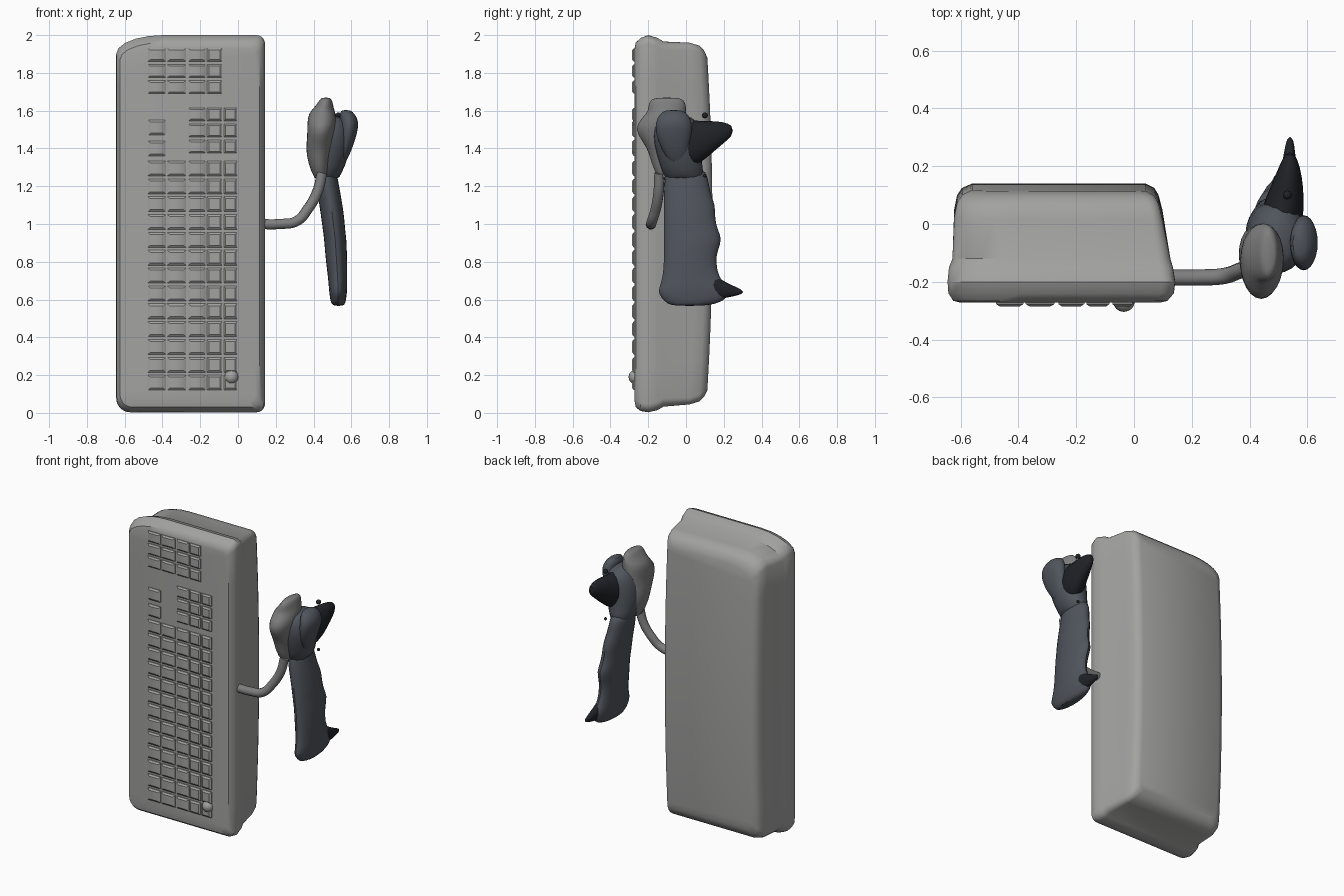
import bpy, bmesh, math
from mathutils import Matrix

if "Cube" in bpy.data.objects:
    bpy.data.objects.remove(bpy.data.objects["Cube"])


def material(name, rgb):
    m = bpy.data.materials.new(name)
    m.diffuse_color = (*rgb, 1)
    m.use_nodes = True
    m.node_tree.nodes["Principled BSDF"].inputs["Base Color"].default_value = m.diffuse_color
    return m


grey = material("grey", (0.36, 0.36, 0.355))
mid_grey = material("mid_grey", (0.21, 0.21, 0.21))
slate = material("slate", (0.08, 0.09, 0.108))
dark = material("dark", (0.014, 0.016, 0.02))


def finish(bm, name, mat, angle=35, subsurf=0):
    bmesh.ops.recalc_face_normals(bm, faces=bm.faces[:])
    mesh = bpy.data.meshes.new(name)
    bm.to_mesh(mesh)
    bm.free()
    ob = bpy.data.objects.new(name, mesh)
    bpy.context.collection.objects.link(ob)
    mesh.materials.append(mat)
    if subsurf:
        mod = ob.modifiers.new("smooth", "SUBSURF")
        mod.levels = mod.render_levels = subsurf
    bpy.ops.object.select_all(action="DESELECT")
    ob.select_set(True)
    bpy.context.view_layer.objects.active = ob
    bpy.ops.object.shade_smooth_by_angle(angle=math.radians(angle))
    return ob


def bridge(bm, rings):
    for a, b in zip(rings, rings[1:]):
        for i in range(len(a)):
            j = (i + 1) % len(a)
            bm.faces.new((a[i], a[j], b[j], b[i]))


def case_ring(x0, x1, z0, z1, s):
    """Rounded outline with a sloped top left corner; long sides are subdivided."""
    def arc(cx, cz, rx, rz, a0):
        return [(cx + rx * math.sin(math.radians(a0 + k * 18)),
                 cz + rz * math.cos(math.radians(a0 + k * 18))) for k in range(6)]
    rl, rr = 0.075 * s, 0.045 * s
    tx, tz = 0.25 * s, 0.10 * s
    steps = [k / 14 for k in range(1, 14)]
    lo, hi = z0 + 0.1, z1 - 0.12
    pts = arc(x1 - rr, z1 - rr, rr, rr, 0)
    pts += [(x1, hi + (lo - hi) * t) for t in steps]
    pts += arc(x1 - rr, z0 + rr, rr, rr, 90) + arc(x0 + rl, z0 + rl, rl, rl, 180)
    pts += [(x0, lo + (hi - lo) * t) for t in steps]
    return pts + arc(x0 + tx, z1 - tz, tx, tz, 270)


# Keyboard case: y, x range, z range, corner scale
sections = [(-.272, -.60, .09, .06, 1.93, .8), (-.266, -.625, .115, .03, 1.96, .9),
            (-.24, -.642, .138, .010, 1.985, 1), (-.20, -.645, .143, .003, 2.0, 1),
            (-.15, -.640, .135, .015, 1.985, 1), (-.12, -.628, .126, .033, 1.966, 1),
            (.05, -.622, .098, .045, 1.96, .8), (.10, -.612, .085, .06, 1.945, .8),
            (.125, -.595, .07, .085, 1.92, .8), (.14, -.56, .04, .12, 1.88, .8)]
bm = bmesh.new()
rings = []
for y, x0, x1, z0, z1, s in sections:
    rings.append([bm.verts.new((x, y - (0.035 * (z - 1) ** 2 if y > 0 else 0), z))
                  for x, z in case_ring(x0, x1, z0, z1, s)])
bridge(bm, rings)
for r in (rings[0], rings[-1]):
    n = len(r)
    for i in range(n // 2 - 1):
        bm.faces.new((r[i], r[i + 1], r[n - 2 - i], r[n - 1 - i]))
finish(bm, "keyboard_case", grey)

# Keys: low tapered caps in blocks
bm = bmesh.new()


def key(x, z, w, h):
    back = [bm.verts.new((x + a * w / 2, -.25, z + b * h / 2))
            for a, b in ((-1, -1), (1, -1), (1, 1), (-1, 1))]
    mid = [bm.verts.new((v.co.x, -.277, v.co.z)) for v in back]
    top = [bm.verts.new((x + (v.co.x - x) * .72, -.285, z + (v.co.z - z) * .72)) for v in back]
    bridge(bm, [back, mid, top])
    bm.faces.new(top)
    bm.faces.new(back)


columns = [(-.43, .095), (-.325, .1), (-.217, .09), (-.125, .08), (-.04, .07)]
for row in range(13):
    for x, w in columns:
        key(x, 0.16 + row * .0945, w, .08)
for row in range(3):
    for x, w in columns[2:]:
        key(x, 1.41 + row * .085, w, .07)
for z in (1.40, 1.51):
    key(-.43, z, .09, .08)
for row in range(3):
    for x, w in columns[:4]:
        key(x, 1.725 + row * .085, w, .07)
finish(bm, "keys", grey)

# Round knob in the lower corner
bm = bmesh.new()
bmesh.ops.create_uvsphere(bm, u_segments=16, v_segments=10, radius=.038,
                          matrix=Matrix.Translation((-.035, -.266, .19)))
finish(bm, "knob", grey)

# Cable
curve = bpy.data.curves.new("cable", "CURVE")
curve.dimensions = "3D"
curve.bevel_depth = .028
curve.bevel_resolution = 3
curve.use_fill_caps = True
curve.materials.append(mid_grey)
path = [(.10, -.185, 1.0), (.22, -.185, 1.0), (.31, -.18, 1.015), (.37, -.16, 1.08),
        (.42, -.145, 1.17), (.445, -.14, 1.27)]
sp = curve.splines.new("BEZIER")
sp.bezier_points.add(len(path) - 1)
for p, co in zip(sp.bezier_points, path):
    p.co = co
    p.handle_left_type = p.handle_right_type = "AUTO"
bpy.context.collection.objects.link(bpy.data.objects.new("cable", curve))


def lump(name, rows, mat, along_z=True, n=12, grow=1.06):
    """Organic loft: level, low, high across, centre x, half width."""
    bm = bmesh.new()
    rings = []
    for level, lo, hi, cx, rx in rows:
        ring = []
        for k in range(n):
            a = 2 * math.pi * k / n
            x = cx + grow * rx * math.cos(a)
            o = (lo + hi) / 2 + grow * (hi - lo) / 2 * math.sin(a)
            ring.append(bm.verts.new((x, o, level) if along_z else (x, level, o)))
        rings.append(ring)
    bridge(bm, rings)
    bm.faces.new(rings[0])
    bm.faces.new(rings[-1])
    return finish(bm, name, mat, 60, 1)


# Hanging blade with ragged rear edge
lump("blade", [(.565, -.08, .11, .532, .03), (.59, -.11, .20, .53, .04),
               (.63, -.145, .22, .53, .045), (.66, -.14, .22, .53, .048),
               (.72, -.12, .17, .527, .050), (.80, -.115, .155, .522, .055),
               (.86, -.115, .165, .518, .057), (.92, -.115, .19, .515, .058),
               (.97, -.115, .165, .508, .058), (1.03, -.115, .15, .502, .060),
               (1.10, -.115, .155, .492, .060), (1.16, -.115, .125, .482, .060),
               (1.25, -.11, .115, .467, .058), (1.30, -.10, .09, .467, .05)], slate)
lump("blade_foot_tip", [(.05, .60, .78, .53, .04), (.16, .60, .72, .535, .032),
                        (.24, .615, .675, .538, .02), (.305, .63, .65, .54, .01)],
     dark, False)

# Head on top of the blade
lump("head_core", [(1.22, -.11, .11, .467, .055), (1.30, -.13, .08, .478, .088),
                   (1.42, -.17, .08, .49, .108), (1.51, -.17, .08, .50, .10),
                   (1.58, -.14, .03, .49, .06)], slate)
lump("head_front_lobe", [(1.22, -.14, -.04, .44, .032), (1.33, -.185, 0, .425, .055),
                         (1.40, -.20, 0, .43, .07), (1.47, -.255, 0, .437, .068),
                         (1.53, -.265, 0, .443, .076), (1.59, -.20, 0, .445, .07),
                         (1.615, -.20, 0, .455, .05), (1.655, -.19, -.01, .465, .034),
                         (1.67, -.16, -.04, .465, .022)], mid_grey)
lump("head_side_lobe", [(1.31, -.08, 0, .545, .02), (1.40, -.13, .01, .57, .035),
                        (1.48, -.16, .03, .585, .045), (1.54, -.16, .03, .59, .05),
                        (1.58, -.14, .01, .58, .04), (1.605, -.11, -.02, .57, .025)], slate)
lump("head_rear_spike", [(-.05, 1.29, 1.57, .50, .08), (.06, 1.31, 1.54, .515, .072),
                         (.13, 1.37, 1.545, .53, .055), (.20, 1.43, 1.54, .538, .036),
                         (.25, 1.47, 1.52, .54, .014)], dark, False)

# Loose crumbs behind the head
for i, (y, z, r) in enumerate([(.10, 1.575, .016), (.10, 1.255, .010)]):
    bm = bmesh.new()
    bmesh.ops.create_icosphere(bm, subdivisions=2, radius=r,
                               matrix=Matrix.Translation((.53, y, z)))
    finish(bm, f"crumb_{i + 1}", dark)
